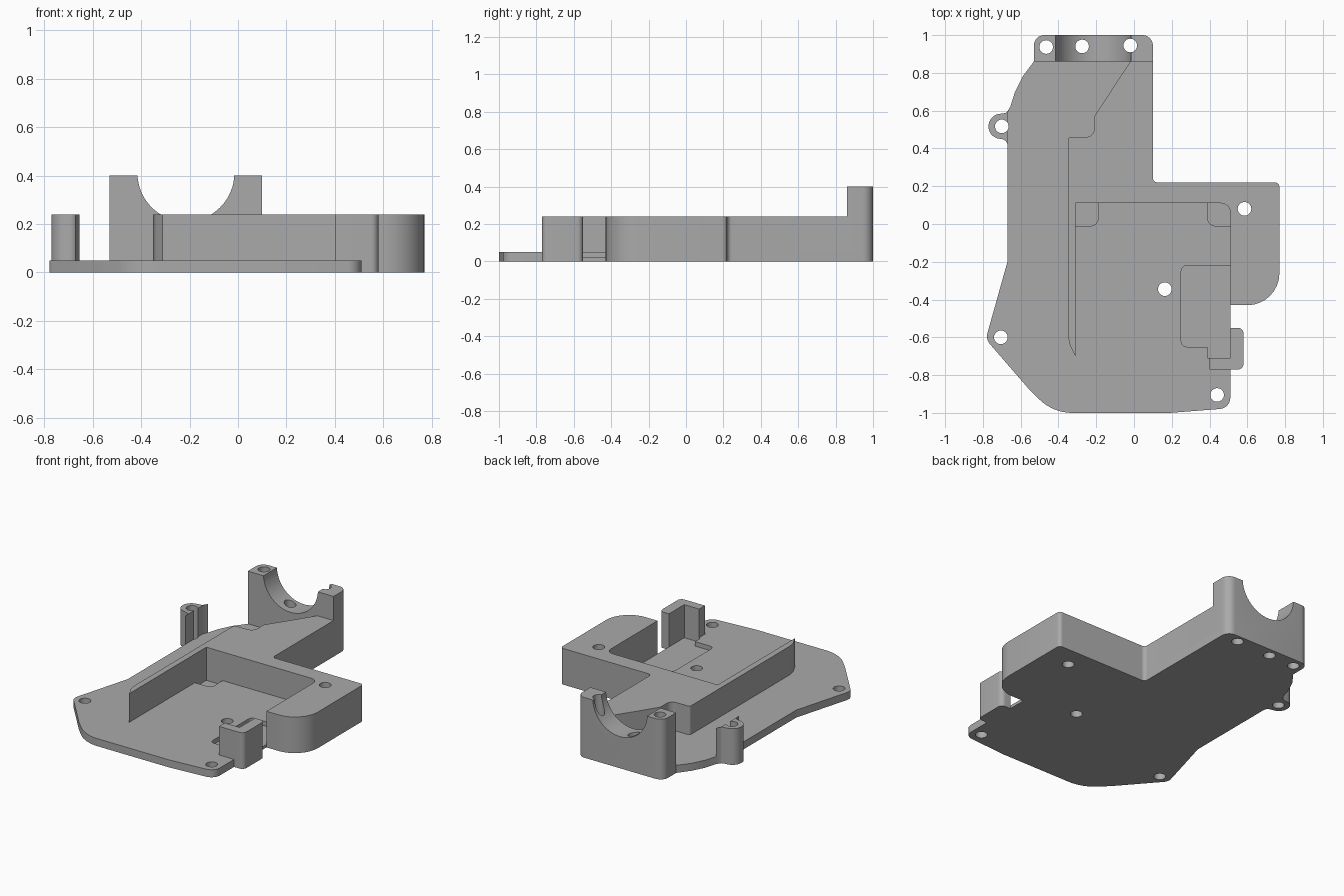
import bpy, bmesh, math
from mathutils import Vector, Matrix

cube = bpy.data.objects.get("Cube")
if cube:
    bpy.data.objects.remove(cube, do_unlink=True)

grey = bpy.data.materials.new("plain grey")
grey.use_nodes = True
grey.diffuse_color = (0.4, 0.4, 0.4, 1)
grey.node_tree.nodes["Principled BSDF"].inputs["Base Color"].default_value = (0.4, 0.4, 0.4, 1)

FLOOR, TOP, CRADLE_TOP = 0.05, 0.24, 0.40
HOLE_R = 0.036


def rounded(points, steps=8):
    """Replace each (x, y, radius) corner by a tangent arc."""
    out = []
    for i, p in enumerate(points):
        c = Vector(p[:2])
        r = p[2] if len(p) > 2 else 0
        if not r:
            out.append(c)
            continue
        a = (Vector(points[i - 1][:2]) - c).normalized()
        b = (Vector(points[(i + 1) % len(points)][:2]) - c).normalized()
        half = a.angle(b) / 2
        centre = c + (a + b).normalized() * r / math.sin(half)
        start = c + a * r / math.tan(half) - centre
        end = c + b * r / math.tan(half) - centre
        sweep = math.pi - 2 * half
        for k in range(steps + 1):
            t = k / steps
            out.append(centre + (start * math.sin((1 - t) * sweep)
                                 + end * math.sin(t * sweep)) / math.sin(sweep))
    return out


def finish(name, bm):
    bmesh.ops.recalc_face_normals(bm, faces=bm.faces)
    mesh = bpy.data.meshes.new(name)
    bm.to_mesh(mesh)
    bm.free()
    mesh.materials.append(grey)
    obj = bpy.data.objects.new(name, mesh)
    bpy.context.collection.objects.link(obj)
    return obj


def add_prism(bm, points, z0, z1):
    face = bm.faces.new([bm.verts.new((p.x, p.y, z0)) for p in rounded(points)])
    ext = bmesh.ops.extrude_face_region(bm, geom=[face], use_keep_orig=True)
    verts = [v for v in ext["geom"] if isinstance(v, bmesh.types.BMVert)]
    bmesh.ops.translate(bm, verts=verts, vec=(0, 0, z1 - z0))


def prism(name, outlines, z0, z1):
    bm = bmesh.new()
    for points in outlines:
        add_prism(bm, points, z0, z1)
    return finish(name, bm)


def box(x0, y0, x1, y1):
    return [(x0, y0), (x1, y0), (x1, y1), (x0, y1)]


def cut(obj, cutter):
    cutter.hide_render = True
    cutter.hide_viewport = True
    mod = obj.modifiers.new("cut", "BOOLEAN")
    mod.operation, mod.solver, mod.object = "DIFFERENCE", "EXACT", cutter


# Shared outlines
ear = [(-0.655, 0.62), (-0.675, 0.588, 0.02), (-0.77, 0.575, 0.064),
       (-0.77, 0.46, 0.064), (-0.67, 0.445, 0.035), (-0.67, 0.40)]
post = [(0.51, -0.55), (0.58, -0.55, 0.03), (0.58, -0.77, 0.03),
        (0.40, -0.77), (0.40, -0.71), (0.51, -0.71)]
right_side = [(0.10, 0.22, 0.025), (0.77, 0.22, 0.025), (0.77, -0.43, 0.17), (0.51, -0.43)]

# Base plate covering the whole footprint
plate = prism("base_plate", [
    [(-0.53, 0.86), (-0.59, 0.78), (-0.63, 0.70)] + ear
    + [(-0.67, -0.20, 0.03), (-0.785, -0.61, 0.06), (-0.56, -0.87, 0.25),
       (-0.43, -1.0, 0.25), (0.19, -1.0, 0.2), (0.51, -0.975, 0.06), (0.51, -0.77)]
    + [(0.58, -0.77, 0.03), (0.58, -0.55, 0.03), (0.51, -0.55)]
    + right_side[::-1] + [(0.10, 1.0, 0.055), (-0.53, 1.0, 0.055)]], 0, FLOOR)

# Raised housing with the open pocket and thin left wall
housing = prism("raised_housing", [
    [(0.10, 0.86)] + right_side
    + [(0.51, 0.11, 0.05), (-0.31, 0.11), (-0.31, -0.70), (-0.34, -0.64, 0.03),
       (-0.35, -0.59), (-0.35, 0.46, 0.015), (-0.21, 0.46, 0.045),
       (-0.21, 0.57, 0.04), (-0.02, 0.86)]], FLOOR, TOP)

corner_post = prism("corner_post", [post], FLOOR, TOP)
ear_post = prism("ear_post", [[(-0.67, 0.585)] + ear], FLOOR, TOP)
cradle = prism("bearing_cradle", [
    [(-0.53, 0.86), (0.10, 0.86), (0.10, 1.0, 0.055), (-0.53, 1.0, 0.055)]],
    FLOOR, CRADLE_TOP)

# Shallow floor recesses: two pocket corners and the side opening
recess = prism("recess_cutter", [
    [(-0.31, 0.11), (-0.31, -0.01), (-0.19, -0.01, 0.04), (-0.19, 0.11)],
    [(0.39, 0.11), (0.39, -0.01, 0.04), (0.51, -0.01), (0.51, 0.11, 0.05)],
    [(0.25, -0.22, 0.03), (0.51, -0.22), (0.51, -0.43), (0.53, -0.43), (0.53, -0.55),
     (0.51, -0.55), (0.51, -0.71), (0.39, -0.71), (0.39, -0.65), (0.25, -0.65, 0.03)],
], 0.02, 0.1)
cut(plate, recess)

# Screw holes
bm = bmesh.new()
for x, y in [(-0.465, 0.937), (-0.275, 0.94), (-0.02, 0.945), (-0.70, 0.517),
             (0.585, 0.08), (0.163, -0.345), (-0.705, -0.6), (0.44, -0.905)]:
    bmesh.ops.create_cone(bm, cap_ends=True, segments=32, radius1=HOLE_R, radius2=HOLE_R,
                          depth=1.2, matrix=Matrix.Translation((x, y, 0.2)))
holes = finish("hole_cutter", bm)
for part in (plate, housing, ear_post, cradle):
    cut(part, holes)

# Half-round seat in the cradle
bm = bmesh.new()
bmesh.ops.create_cone(bm, cap_ends=True, segments=64, radius1=0.2, radius2=0.2, depth=0.5,
                      matrix=Matrix.Translation((-0.215, 0.93, 0.41))
                      @ Matrix.Rotation(math.pi / 2, 4, "X"))
cut(cradle, finish("seat_cutter", bm))

# Smooth the curved walls, keep edges sharp
bpy.ops.object.select_all(action="DESELECT")
for part in (plate, housing, corner_post, ear_post, cradle):
    part.select_set(True)
bpy.context.view_layer.objects.active = plate
bpy.ops.object.shade_smooth_by_angle(angle=math.radians(30))
